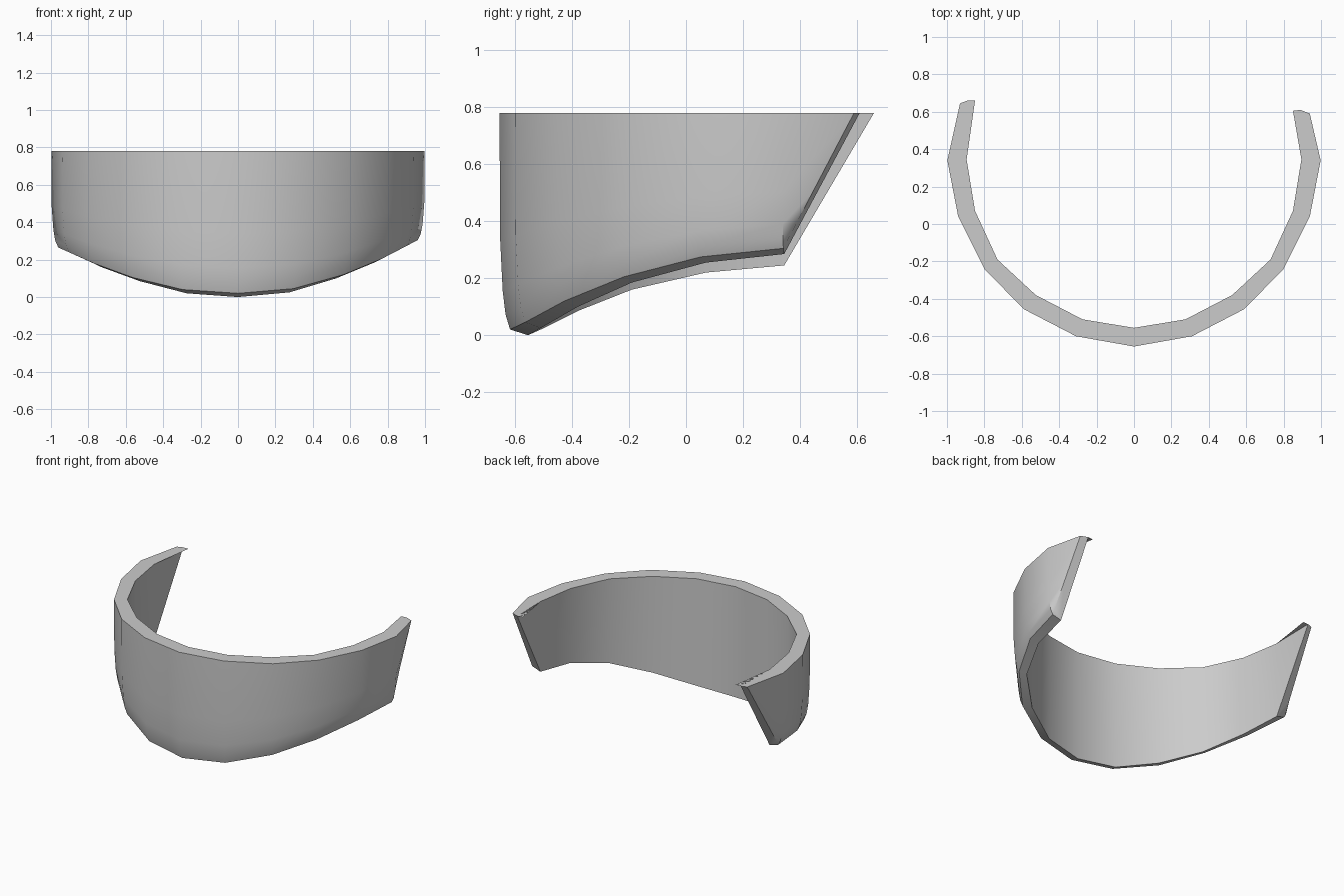
import bpy, bmesh, math
from mathutils import Vector

cube = bpy.data.objects.get("Cube")
if cube:
    bpy.data.objects.remove(cube, do_unlink=True)

mat = bpy.data.materials.new("plain grey")
mat.use_nodes = True
grey = (0.6, 0.6, 0.6, 1)
mat.diffuse_color = grey
mat.node_tree.nodes["Principled BSDF"].inputs["Base Color"].default_value = grey

TOP = 0.78
# Half plan of the band, from the front centre to the side
OUTER = [(0, -.655), (.31, -.60), (.59, -.455), (.80, -.24), (.94, .04), (.998, .34)]
INNER = [(0, -.555), (.275, -.51), (.525, -.38), (.73, -.19), (.85, .07), (.895, .345)]
# Lower edge heights and slanted tip (outer, middle, inner) for each side
SIDES = {
    1: ([.02, .045, .12, .205, .275, .305], [(.94, .59), (.89, .61), (.85, .605)]),
    -1: ([.02, .04, .105, .18, .24, .265], [(.93, .645), (.89, .66), (.85, .66)]),
}
# Outer wall: fraction of height, inset toward the inner wall
WALL = [(0, .037), (.07, .021), (.18, .011), (.42, .002), (1, 0)]


def ring(outer, inner, low):
    """Cross-section: outer wall upward, across the top, down the inner wall."""
    o, i = Vector((*outer, 0)), Vector((*inner, 0))
    inward = (i - o).normalized()
    pts = [o + inward * d + Vector((0, 0, low + t * (TOP - low))) for t, d in WALL]
    in_top = i + Vector((0, 0, TOP))
    in_low = i + Vector((0, 0, low - .02))
    return pts + [(pts[-1] + in_top) / 2, in_top, in_low, (pts[0] + in_low) / 2]


def tip_ring(last, tip):
    """Slanted end, sharing its foot with the last cross-section."""
    n = len(WALL)
    tops = [Vector((*p, TOP)) for p in tip]
    pts = [last[0].lerp(tops[0], t) for t, _ in WALL]
    return pts + [tops[1], tops[2], last[n + 1], last[n + 2]]


bm = bmesh.new()
n = len(WALL)
for side, (lows, tip) in SIDES.items():
    rings = [ring(o, i, z) for o, i, z in zip(OUTER, INNER, lows)]
    rings.append(tip_ring(rings[-1], tip))
    rows = [[bm.verts.new((p.x * side, p.y, p.z)) for p in r] for r in rings]
    for a, b in zip(rows, rows[1:]):
        for k in range(len(a)):
            j = (k + 1) % len(a)
            bm.faces.new((a[k], a[j], b[j], b[k]))
    # End cap in two facets
    end = rows[-1]
    bm.faces.new(end[:n] + [end[n], end[n + 3]])
    bm.faces.new(end[n:n + 4])

bmesh.ops.remove_doubles(bm, verts=bm.verts, dist=.0005)
bmesh.ops.recalc_face_normals(bm, faces=bm.faces)
mesh = bpy.data.meshes.new("curved_band")
bm.to_mesh(mesh)
bm.free()
mesh.materials.append(mat)
band = bpy.data.objects.new("curved_band", mesh)
bpy.context.collection.objects.link(band)
bpy.context.view_layer.objects.active = band
band.select_set(True)
bpy.ops.object.shade_smooth_by_angle(angle=math.radians(40))
